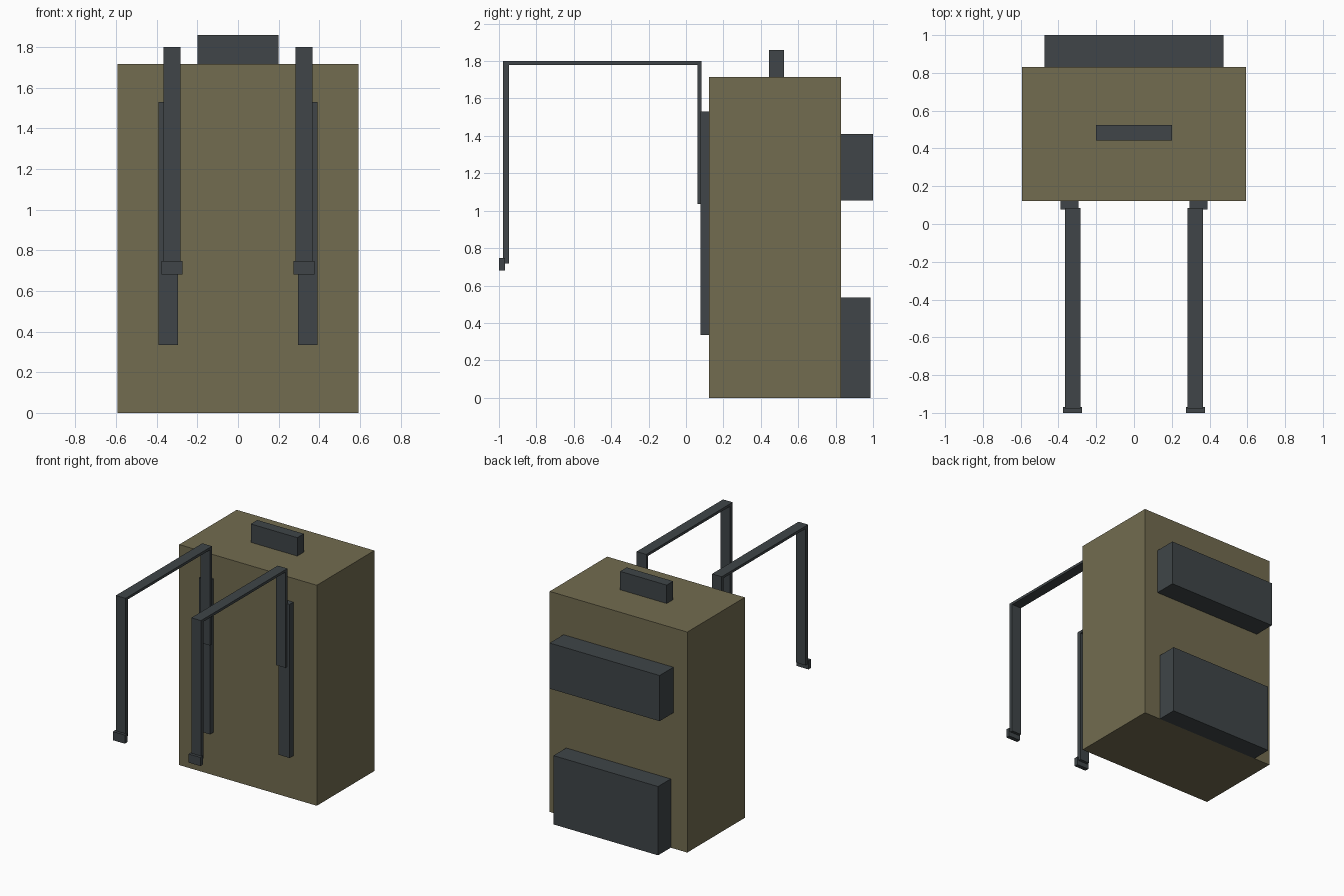
import bpy, bmesh

if "Cube" in bpy.data.objects:
    bpy.data.objects.remove(bpy.data.objects["Cube"])

def material(name, color):
    m = bpy.data.materials.new(name)
    m.diffuse_color = (*color, 1)
    m.use_nodes = True
    m.node_tree.nodes["Principled BSDF"].inputs["Base Color"].default_value = m.diffuse_color
    return m

OLIVE = material("olive_canvas", (0.17, 0.15, 0.08))
DARK = material("dark_webbing", (0.05, 0.06, 0.065))

def prism(name, profile, x0, x1, mat, mirror=False):
    """Extrude a (y, z) outline from x0 to x1, optionally mirrored across x."""
    bm = bmesh.new()
    face = bm.faces.new([bm.verts.new((x0, y, z)) for y, z in profile])
    ext = bmesh.ops.extrude_face_region(bm, geom=[face])["geom"]
    verts = [v for v in ext if isinstance(v, bmesh.types.BMVert)]
    bmesh.ops.translate(bm, verts=verts, vec=(x1 - x0, 0, 0))
    bmesh.ops.recalc_face_normals(bm, faces=bm.faces)
    mesh = bpy.data.meshes.new(name)
    bm.to_mesh(mesh)
    bm.free()
    mesh.materials.append(mat)
    ob = bpy.data.objects.new(name, mesh)
    bpy.context.collection.objects.link(ob)
    if mirror:
        ob.modifiers.new("mirror", 'MIRROR').use_clip = False
    return ob

def box(name, x, y, z, mat, mirror=False):
    outline = [(y[0], z[0]), (y[1], z[0]), (y[1], z[1]), (y[0], z[1])]
    return prism(name, outline, x[0], x[1], mat, mirror)

# Main bag
box("bag_body", (-0.592, 0.592), (0.123, 0.83), (0, 1.715), OLIVE)

# Carry handle on top
box("top_handle", (-0.2, 0.2), (0.443, 0.523), (1.715, 1.858), DARK)

# Pockets on the rear side
box("upper_pocket", (-0.473, 0.473), (0.83, 1.0), (1.055, 1.41), DARK)
box("lower_pocket", (-0.45, 0.45), (0.83, 0.986), (0, 0.535), DARK)

# Flat pads behind the straps
box("strap_pad", (0.295, 0.39), (0.077, 0.123), (0.335, 1.53), DARK, True)

# Shoulder straps: an arch running forward and hanging down in front
arch = [(0.084, 1.035), (0.084, 1.80), (-0.978, 1.80), (-0.978, 0.717),
        (-0.946, 0.717), (-0.946, 1.78), (0.062, 1.78), (0.062, 1.035)]
prism("shoulder_strap", arch, 0.283, 0.366, DARK, True)

# Buckles at the strap ends
box("strap_buckle", (0.274, 0.377), (-1.0, -0.968), (0.68, 0.747), DARK, True)
